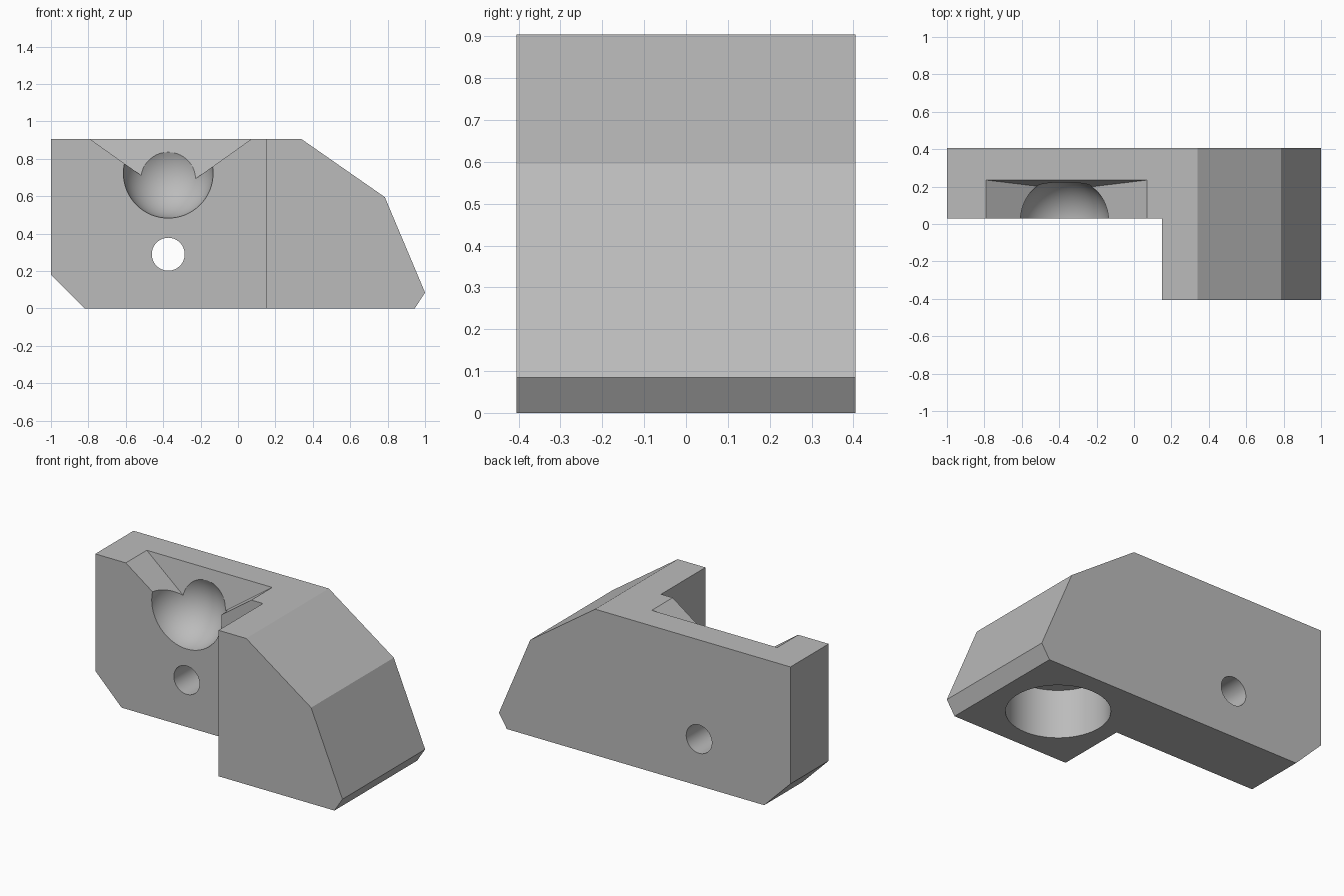
import bpy, bmesh
from math import radians
from mathutils import Matrix, Vector

cube = bpy.data.objects.get("Cube")
if cube:
    bpy.data.objects.remove(cube, do_unlink=True)

grey = bpy.data.materials.new("plain_grey")
grey.use_nodes = True
grey.diffuse_color = (0.5, 0.5, 0.5, 1)
grey.node_tree.nodes["Principled BSDF"].inputs["Base Color"].default_value = (0.5, 0.5, 0.5, 1)


def finish(name, bm):
    bmesh.ops.recalc_face_normals(bm, faces=bm.faces)
    mesh = bpy.data.meshes.new(name)
    bm.to_mesh(mesh)
    bm.free()
    mesh.materials.append(grey)
    obj = bpy.data.objects.new(name, mesh)
    bpy.context.collection.objects.link(obj)
    return obj


def prism(name, profile, front, back, lean=0.0, lean_z=0.0):
    """Extrude an x-z profile along y; the back face may lean with height."""
    bm = bmesh.new()
    near = [bm.verts.new((x, front, z)) for x, z in profile]
    far = [bm.verts.new((x, back + lean * (z - lean_z), z)) for x, z in profile]
    bm.faces.new(near)
    bm.faces.new(far)
    for i in range(len(profile)):
        j = (i + 1) % len(profile)
        bm.faces.new((near[i], near[j], far[j], far[i]))
    return finish(name, bm)


def cylinder(name, centre, radius, depth, turn):
    bm = bmesh.new()
    bmesh.ops.create_cone(bm, cap_ends=True, segments=64, radius1=radius, radius2=radius,
                          depth=depth, matrix=Matrix.Translation(Vector(centre)) @ turn)
    return finish(name, bm)


def sphere(name, centre, radius, turn):
    bm = bmesh.new()
    bmesh.ops.create_uvsphere(bm, u_segments=64, v_segments=32, radius=radius,
                              matrix=Matrix.Translation(Vector(centre)) @ turn)
    return finish(name, bm)


along_y = Matrix.Rotation(radians(90), 4, "X")

# Chamfered body
body = prism("bracket_body", [(-1, 0.18), (-0.82, 0), (0.945, 0), (1, 0.085),
                              (0.785, 0.595), (0.34, 0.905), (-1, 0.905)], -0.405, 0.405)

# Front step, V groove with leaning back wall, ball seat, bolt hole, bottom pocket
cutters = [
    prism("step_cutter", [(-1.2, -0.2), (0.15, -0.2), (0.15, 1.2), (-1.2, 1.2)], -0.6, 0.03),
    prism("groove_cutter", [(-0.36, 0.599), (0.204, 1.0), (-0.924, 1.0)],
          -0.1, 0.235, lean=0.17, lean_z=0.905),
    sphere("ball_seat_cutter", (-0.373, 0.01, 0.723), 0.241, along_y),
    cylinder("bolt_hole_cutter", (-0.373, 0.2, 0.29), 0.088, 1.0, along_y),
    cylinder("pocket_cutter", (0.543, 0, 0.1), 0.289, 0.4, Matrix.Identity(4)),
]

bpy.ops.object.select_all(action="DESELECT")
bpy.context.view_layer.objects.active = body
body.select_set(True)
for cutter in cutters:
    cutter.hide_render = True
    mod = body.modifiers.new(cutter.name, "BOOLEAN")
    mod.operation = "DIFFERENCE"
    mod.solver = "EXACT"
    mod.object = cutter
    bpy.ops.object.modifier_apply(modifier=mod.name)
for cutter in cutters:
    bpy.data.objects.remove(cutter, do_unlink=True)

bpy.ops.object.shade_smooth_by_angle(angle=radians(15))
